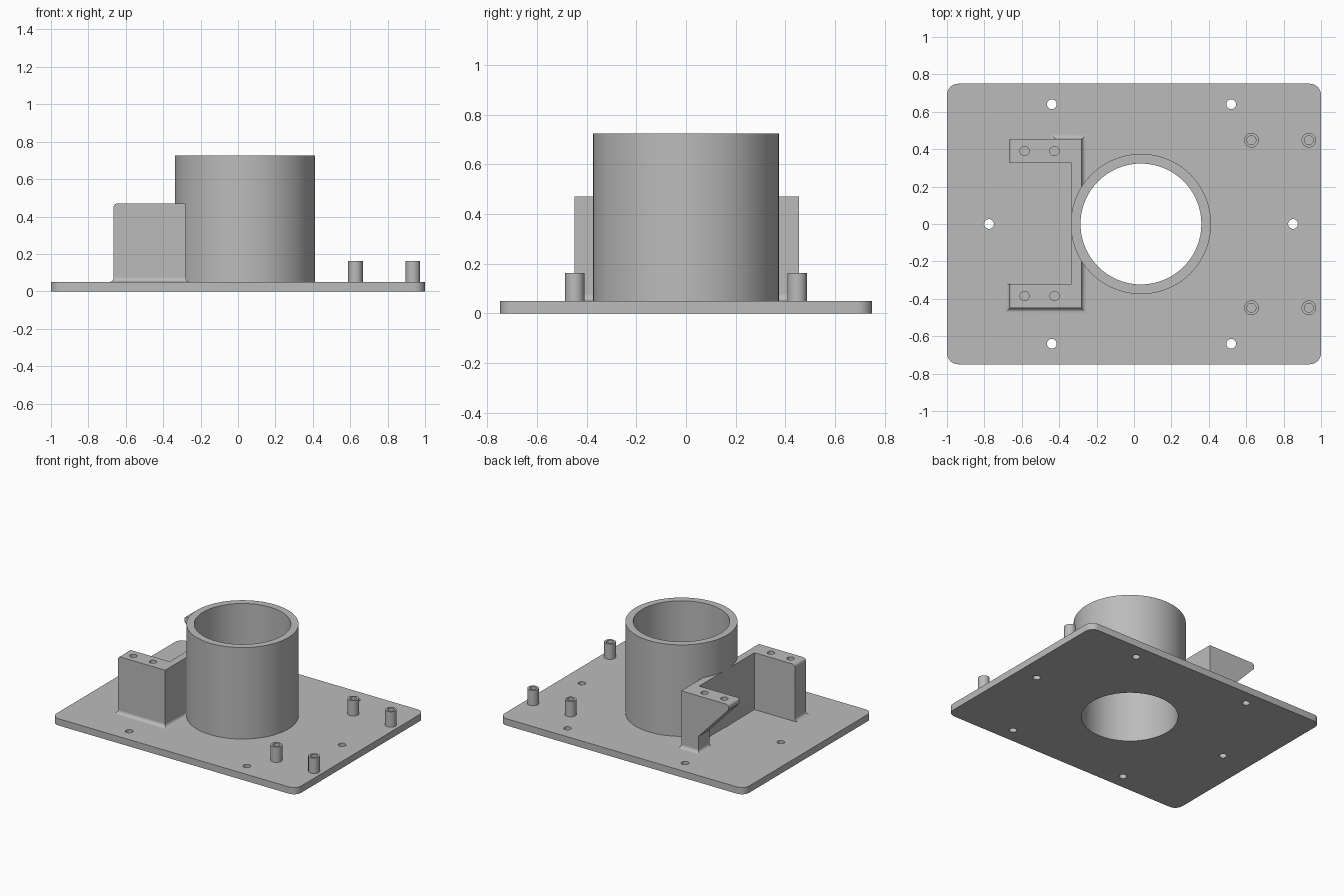
import bpy, bmesh, math

cube = bpy.data.objects.get("Cube")
if cube:
    bpy.data.objects.remove(cube, do_unlink=True)

# Single plain grey
grey = bpy.data.materials.new("plain_grey")
grey.use_nodes = True
colour = (0.5, 0.5, 0.5, 1)
grey.diffuse_color = colour
grey.node_tree.nodes["Principled BSDF"].inputs["Base Color"].default_value = colour

PLATE_TOP = 0.05
BRACKET_TOP = 0.47
TUBE_X, BORE = 0.037, 0.323


def finish(name, bm):
    bmesh.ops.recalc_face_normals(bm, faces=bm.faces)
    mesh = bpy.data.meshes.new(name)
    bm.to_mesh(mesh)
    bm.free()
    mesh.materials.append(grey)
    obj = bpy.data.objects.new(name, mesh)
    bpy.context.collection.objects.link(obj)
    return obj


def activate(obj):
    bpy.ops.object.select_all(action='DESELECT')
    obj.select_set(True)
    bpy.context.view_layer.objects.active = obj


def smooth(obj):
    activate(obj)
    bpy.ops.object.shade_smooth_by_angle(angle=math.radians(30))


def loft(name, loops):
    """Closed solid through loops of equal length, capped at both ends."""
    bm = bmesh.new()
    rings = [[bm.verts.new(p) for p in loop] for loop in loops]
    n = len(rings[0])
    for a, b in zip(rings, rings[1:]):
        for i in range(n):
            j = (i + 1) % n
            bm.faces.new((a[i], a[j], b[j], b[i]))
    bm.faces.new(rings[0])
    bm.faces.new(rings[-1])
    return finish(name, bm)


def circle(x, y, r, z, n):
    return [(x + r * math.cos(math.tau * i / n), y + r * math.sin(math.tau * i / n), z)
            for i in range(n)]


def pipe(name, x, y, outer, inner, z0, z1, n):
    bm = bmesh.new()
    rings = [[bm.verts.new(p) for p in circle(x, y, r, z, n)]
             for r, z in ((outer, z0), (outer, z1), (inner, z1), (inner, z0))]
    for k in range(4):
        a, b = rings[k], rings[(k + 1) % 4]
        for i in range(n):
            j = (i + 1) % n
            bm.faces.new((a[i], a[j], b[j], b[i]))
    obj = finish(name, bm)
    smooth(obj)
    return obj


def drill(obj, x, y, r, z0, z1, n=24):
    cutter = loft("cutter", [circle(x, y, r, z, n) for z in (z0, z1)])
    cutter.hide_render = True
    mod = obj.modifiers.new("hole", 'BOOLEAN')
    mod.object, mod.operation, mod.solver = cutter, 'DIFFERENCE', 'EXACT'
    activate(obj)
    bpy.ops.object.modifier_apply(modifier=mod.name)
    bpy.data.objects.remove(cutter, do_unlink=True)


def arc(cx, cy, r, start, steps=6):
    """Quarter arc, anticlockwise from the start angle in degrees."""
    angles = [math.radians(start + 90 * i / steps) for i in range(steps + 1)]
    return [(cx + r * math.cos(a), cy + r * math.sin(a)) for a in angles]


# Base plate with rounded corners, fixing holes and the central bore
radius = 0.06
outline = []
for sx, sy, start in ((1, 1, 0), (-1, 1, 90), (-1, -1, 180), (1, -1, 270)):
    outline += arc(sx * (1 - radius), sy * (0.75 - radius), radius, start)
plate = loft("base_plate", [[(x, y, z) for x, y in outline] for z in (0, PLATE_TOP)])
for x, y in ((-0.44, 0.64), (-0.44, -0.64), (0.52, 0.64), (0.52, -0.64),
             (-0.775, 0), (0.85, 0)):
    drill(plate, x, y, 0.026, -0.1, 0.2)
drill(plate, TUBE_X, 0, BORE, -0.1, 0.2, 96)
smooth(plate)

# Large central tube
pipe("central_tube", TUBE_X, 0, 0.375, BORE, PLATE_TOP, 0.725, 96)

# Four hollow standoffs
for x in (0.628, 0.935):
    for y in (-0.448, 0.448):
        pipe("standoff", x, y, 0.039, 0.024, PLATE_TOP, 0.163, 32)

# Bracket arms: a full block in front, an undercut one behind
WALL_OUT, WALL_IN = -0.28, -0.335
FRONT, REAR = -0.45, 0.455
corner = arc(-0.645, BRACKET_TOP - 0.02, 0.02, 90)
profiles = {
    "front_arm": ([(WALL_IN, PLATE_TOP), (WALL_IN, BRACKET_TOP)] + corner
                  + [(-0.665, PLATE_TOP)], FRONT, -0.32),
    "rear_arm": ([(WALL_IN, PLATE_TOP), (WALL_IN, BRACKET_TOP)] + corner
                 + [(-0.665, 0.43), (-0.42, 0.17), (-0.42, PLATE_TOP)], 0.325, REAR),
}
for name, (profile, y0, y1) in profiles.items():
    arm = loft(name, [[(x, y, z) for x, z in profile] for y in (y0, y1)])
    for x in (-0.585, -0.425):
        drill(arm, x, (y0 + y1) / 2, 0.025, BRACKET_TOP - 0.08, BRACKET_TOP + 0.1)
    smooth(arm)


def rectangle(x0, x1, y0, y1, z):
    return [(x0, y0, z), (x1, y0, z), (x1, y1, z), (x0, y1, z)]


# Wall joining the arms, cleared by the bore
wall = loft("bracket_wall", [rectangle(WALL_IN, WALL_OUT, FRONT, REAR, z)
                             for z in (PLATE_TOP, BRACKET_TOP)])
drill(wall, TUBE_X, 0, BORE, -0.1, 1, 96)


# Concave flares where the bracket meets the plate
def flare(name, x0, x1, y0, y1, left, right, front, rear, r=0.025, steps=6):
    loops = []
    for i in range(steps + 1):
        a = math.pi / 2 * i / steps
        d, z = r * (1 - math.sin(a)), PLATE_TOP + r * (1 - math.cos(a))
        loops.append(rectangle(x0 - left * d, x1 + right * d,
                               y0 - front * d, y1 + rear * d, z))
    obj = loft(name, loops)
    drill(obj, TUBE_X, 0, BORE, -0.1, 1, 96)
    smooth(obj)


flare("front_arm_flare", -0.665, WALL_OUT, FRONT, -0.322, 1, 1, 1, 0)
flare("rear_arm_flare", -0.42, WALL_OUT, 0.327, REAR, 1, 1, 0, 1)
flare("wall_flare", WALL_IN + 0.005, WALL_OUT, FRONT, REAR, 0, 1, 1, 1)
